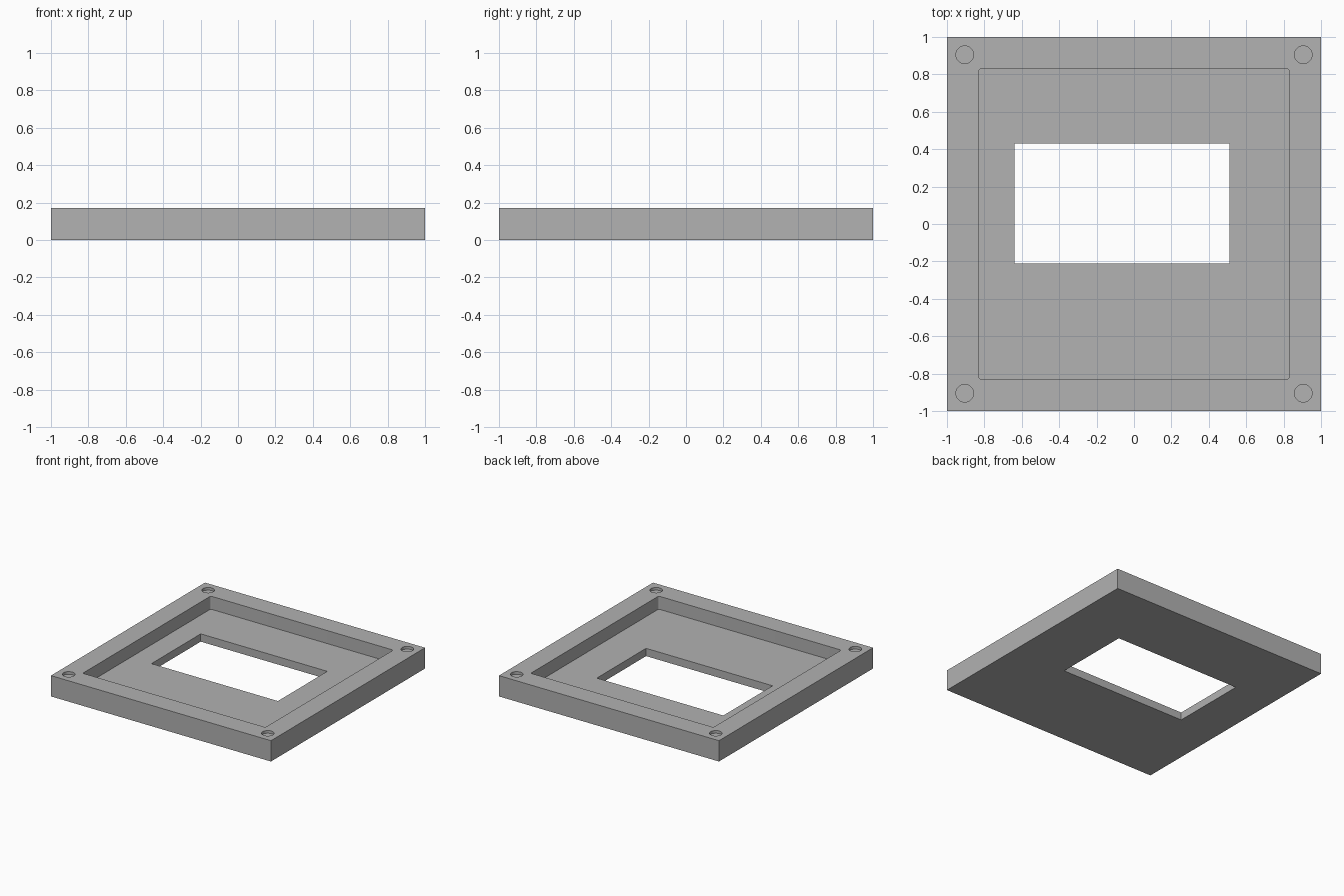
import bpy
import bmesh
from math import cos, sin, pi, radians

default = bpy.data.objects.get("Cube")
if default:
    bpy.data.objects.remove(default)

HEIGHT = 0.171
FLOOR = 0.064
POCKET = 0.83
HOLE_POS, HOLE_RADIUS, HOLE_DEPTH = 0.905, 0.047, 0.022

grey = bpy.data.materials.new("plain grey")
grey.use_nodes = True
colour = (0.445, 0.445, 0.445, 1)
grey.diffuse_color = colour
grey.node_tree.nodes["Principled BSDF"].inputs["Base Color"].default_value = colour


def prism(name, outline, z0, z1):
    """Extrude a closed counter-clockwise outline from z0 to z1."""
    bm = bmesh.new()
    base = bm.faces.new([bm.verts.new((x, y, z0)) for x, y in outline])
    top = bmesh.ops.extrude_face_region(bm, geom=[base])["geom"]
    verts = [v for v in top if isinstance(v, bmesh.types.BMVert)]
    bmesh.ops.translate(bm, verts=verts, vec=(0, 0, z1 - z0))
    bmesh.ops.recalc_face_normals(bm, faces=bm.faces)
    mesh = bpy.data.meshes.new(name)
    bm.to_mesh(mesh)
    bm.free()
    mesh.materials.append(grey)
    obj = bpy.data.objects.new(name, mesh)
    bpy.context.collection.objects.link(obj)
    return obj


def rectangle(x0, x1, y0, y1):
    return [(x0, y0), (x1, y0), (x1, y1), (x0, y1)]


def arc(cx, cy, r, start, sweep, count):
    return [(cx + r * cos(start + sweep * i / count), cy + r * sin(start + sweep * i / count))
            for i in range(count)]


def rounded_square(half, r):
    points = []
    for i, (sx, sy) in enumerate([(1, 1), (-1, 1), (-1, -1), (1, -1)]):
        cx, cy = sx * (half - r), sy * (half - r)
        points += arc(cx, cy, r, i * pi / 2, pi / 2, 6)
        end = (i + 1) * pi / 2
        points.append((cx + r * cos(end), cy + r * sin(end)))
    return points


# Square base block
frame = prism("frame", rectangle(-1, 1, -1, 1), 0, HEIGHT)

# Shallow tray, offset window and four blind corner holes
cutters = [
    prism("pocket_cutter", rounded_square(POCKET, 0.015), FLOOR, HEIGHT + 0.1),
    prism("window_cutter", rectangle(-0.64, 0.51, -0.21, 0.43), -0.1, HEIGHT + 0.05),
]
for sx in (-1, 1):
    for sy in (-1, 1):
        outline = arc(sx * HOLE_POS, sy * HOLE_POS, HOLE_RADIUS, 0, 2 * pi, 32)
        cutters.append(prism("hole_cutter", outline, HEIGHT - HOLE_DEPTH, HEIGHT + 0.1))

bpy.ops.object.select_all(action="DESELECT")
frame.select_set(True)
bpy.context.view_layer.objects.active = frame
for cutter in cutters:
    cut = frame.modifiers.new(cutter.name, "BOOLEAN")
    cut.operation = "DIFFERENCE"
    cut.solver = "EXACT"
    cut.object = cutter
    bpy.ops.object.modifier_apply(modifier=cut.name)
    bpy.data.objects.remove(cutter)

# Round walls smooth, edges sharp
bpy.ops.object.shade_smooth_by_angle(angle=radians(30))
